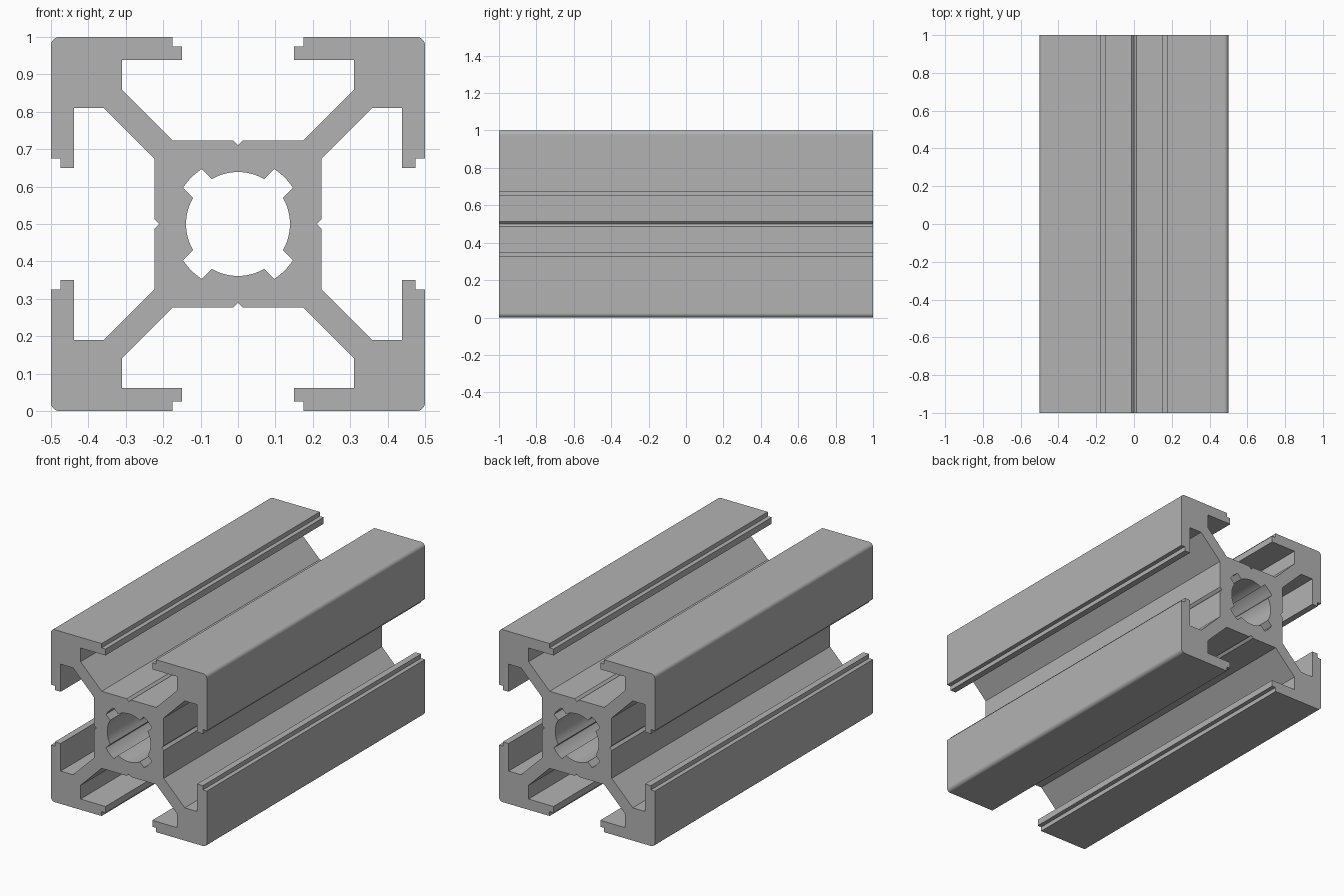
import bpy, bmesh
from math import sin, cos, radians, atan2, hypot, degrees

cube = bpy.data.objects.get("Cube")
if cube:
    bpy.data.objects.remove(cube, do_unlink=True)


def arc(cx, cz, r, start, end, steps):
    angles = [radians(start + (end - start) * i / steps) for i in range(steps + 1)]
    return [(cx + r * cos(a), cz + r * sin(a)) for a in angles]


def full_loop(octant):
    """Mirror an octant (vertical axis to diagonal), then repeat it in four quarters."""
    quarter = octant + [(z, x) for x, z in reversed(octant[1:-1])]
    loop = []
    for _ in range(4):
        loop += quarter
        quarter = [(z, -x) for x, z in quarter]
    return loop


# Outer outline: centre groove, T-slot, stepped lip, rounded corner
R = 0.023
outer = [(0, 0.21), (0.0135, 0.2235), (0.175, 0.2235), (0.31, 0.3585),
         (0.31, 0.438), (0.15, 0.438), (0.15, 0.475), (0.175, 0.475),
         (0.175, 0.5)] + arc(0.5 - R, 0.5 - R, R, 90, 45, 5)

# Centre bore with four diagonal relief slots
slot_in, slot_out = (0.07, 0.12), (0.097, 0.147)
bore = (arc(0, 0, hypot(*slot_in), 90, degrees(atan2(slot_in[1], slot_in[0])), 6)
        + arc(0, 0, hypot(*slot_out), degrees(atan2(slot_out[1], slot_out[0])), 45, 3))

# Fill the cross-section and extrude it along y
bm = bmesh.new()
edges = []
for loop in (full_loop(outer), full_loop(bore)):
    verts = [bm.verts.new((x, -1, z + 0.5)) for x, z in loop]
    edges += [bm.edges.new((v, verts[i - 1])) for i, v in enumerate(verts)]
bmesh.ops.triangle_fill(bm, edges=edges, use_beauty=True)
extruded = bmesh.ops.extrude_face_region(bm, geom=bm.faces[:], use_keep_orig=True)
far_verts = [g for g in extruded["geom"] if isinstance(g, bmesh.types.BMVert)]
bmesh.ops.translate(bm, verts=far_verts, vec=(0, 2, 0))
bmesh.ops.recalc_face_normals(bm, faces=bm.faces[:])

mesh = bpy.data.meshes.new("slotted_rail")
bm.to_mesh(mesh)
bm.free()
rail = bpy.data.objects.new("slotted_rail", mesh)
bpy.context.collection.objects.link(rail)

# Plain aluminium grey
grey = (0.45, 0.45, 0.45, 1)
mat = bpy.data.materials.new("aluminium_grey")
mat.use_nodes = True
mat.diffuse_color = grey
for node in mat.node_tree.nodes:
    if node.type == "BSDF_PRINCIPLED":
        node.inputs["Base Color"].default_value = grey
mesh.materials.append(mat)

# Smooth rounded corners and bore, keep all other edges sharp
bpy.ops.object.select_all(action="DESELECT")
rail.select_set(True)
bpy.context.view_layer.objects.active = rail
bpy.ops.object.shade_smooth_by_angle(angle=radians(25))
weighted = rail.modifiers.new("flat_face_normals", "WEIGHTED_NORMAL")
weighted.keep_sharp = True
